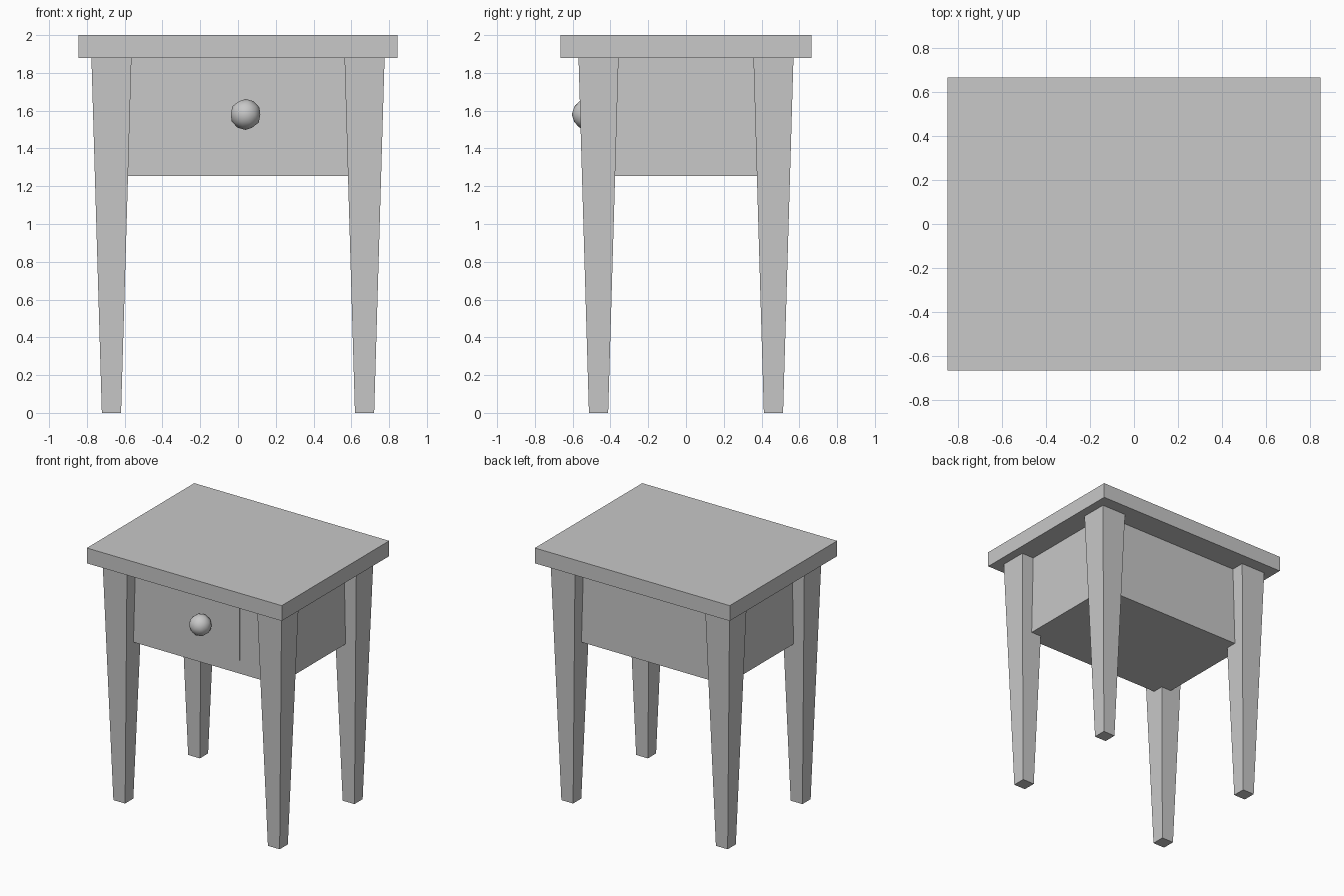
import bpy
import bmesh
from mathutils import Vector

default_cube = bpy.data.objects.get("Cube")
if default_cube:
    bpy.data.objects.remove(default_cube, do_unlink=True)

GREY = (0.58, 0.58, 0.58, 1.0)
grey = bpy.data.materials.new("plain grey")
grey.use_nodes = True
grey.diffuse_color = GREY
grey.node_tree.nodes["Principled BSDF"].inputs["Base Color"].default_value = GREY


def add_object(name, bm):
    mesh = bpy.data.meshes.new(name)
    bm.to_mesh(mesh)
    bm.free()
    mesh.materials.append(grey)
    obj = bpy.data.objects.new(name, mesh)
    bpy.context.collection.objects.link(obj)
    return obj


def add_box(name, low, high, bottom_scale=1.0):
    """Box between two corners, optionally tapered towards its foot."""
    low, high = Vector(low), Vector(high)
    centre, size = (low + high) / 2, high - low
    bm = bmesh.new()
    bmesh.ops.create_cube(bm, size=1)
    for v in bm.verts:
        if v.co.z < 0:
            v.co.x *= bottom_scale
            v.co.y *= bottom_scale
        v.co = centre + v.co * size
    return add_object(name, bm)


# Table top
TOP_UNDERSIDE = 1.88
add_box("table_top", (-0.845, -0.665, TOP_UNDERSIDE), (0.845, 0.665, 2))

# Drawer case, its sides running through the middle of the legs
LEG_X, LEG_Y, LEG_HALF = 0.67, 0.463, 0.106
add_box("drawer_case", (-LEG_X, -LEG_Y, 1.255), (LEG_X, LEG_Y, TOP_UNDERSIDE))

# Tapered legs
for end, sy in (("front", -1), ("back", 1)):
    for side, sx in (("right", -1), ("left", 1)):
        x, y = sx * LEG_X, sy * LEG_Y
        add_box(f"{end}_{side}_leg",
                (x - LEG_HALF, y - LEG_HALF, 0),
                (x + LEG_HALF, y + LEG_HALF, TOP_UNDERSIDE),
                bottom_scale=0.48)

# Drawer front, almost flush with the case
add_box("drawer_front", (-0.34, -LEG_Y - 0.003, 1.36), (0.34, -LEG_Y + 0.02, 1.8))

# Round drawer knob
bm = bmesh.new()
bmesh.ops.create_icosphere(bm, subdivisions=2, radius=0.082)
for face in bm.faces:
    face.smooth = True
knob = add_object("drawer_knob", bm)
knob.location = (0.04, -0.523, 1.58)
